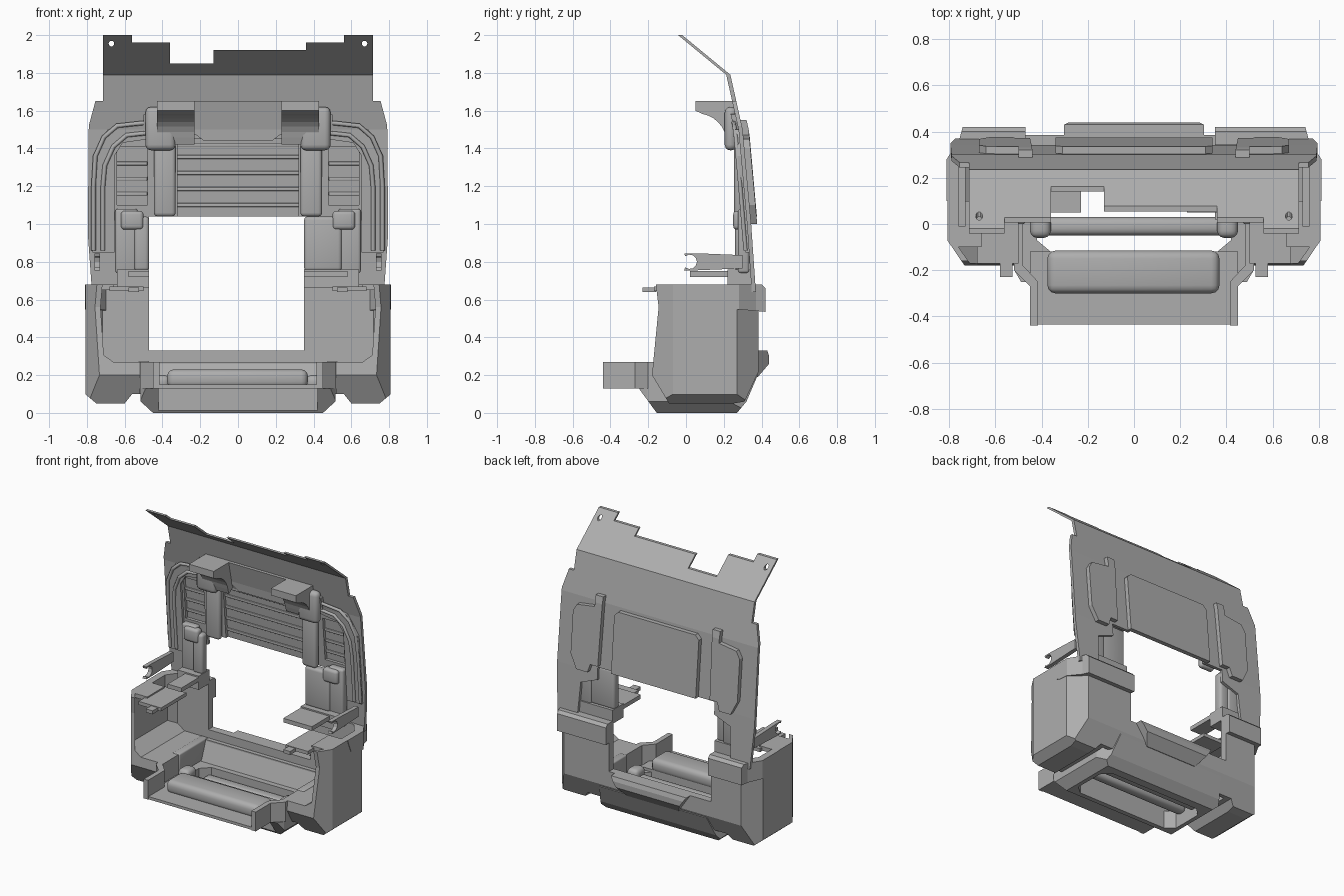
import bpy
import bmesh
from math import cos, sin, radians
from mathutils import Vector

if "Cube" in bpy.data.objects:
    bpy.data.objects.remove(bpy.data.objects["Cube"])

grey = bpy.data.materials.new("mid_grey")
grey.use_nodes = True
grey.diffuse_color = (0.42, 0.42, 0.42, 1)
grey.node_tree.nodes["Principled BSDF"].inputs["Base Color"].default_value = (0.42, 0.42, 0.42, 1)


def prism(name, pts, axis, a, b):
    """Extrude a 2D outline: axis x takes (y, z), y takes (x, z), z takes (x, y)."""
    place = {"x": lambda p, t: (t, p[0], p[1]),
             "y": lambda p, t: (p[0], t, p[1]),
             "z": lambda p, t: (p[0], p[1], t)}[axis]
    bm = bmesh.new()
    face = bm.faces.new([bm.verts.new(place(p, a)) for p in pts])
    ext = bmesh.ops.extrude_face_region(bm, geom=[face])
    shift = Vector(place((0, 0), b - a))
    bmesh.ops.translate(bm, vec=shift, verts=[v for v in ext["geom"] if isinstance(v, bmesh.types.BMVert)])
    bmesh.ops.recalc_face_normals(bm, faces=bm.faces)
    mesh = bpy.data.meshes.new(name)
    bm.to_mesh(mesh)
    bm.free()
    ob = bpy.data.objects.new(name, mesh)
    bpy.context.scene.collection.objects.link(ob)
    mesh.materials.append(grey)
    return ob


def bake(ob):
    """Replace the mesh by its modified version."""
    graph = bpy.context.evaluated_depsgraph_get()
    mesh = bpy.data.meshes.new_from_object(ob.evaluated_get(graph))
    ob.modifiers.clear()
    ob.data = mesh


def combine(ob, tool, operation="DIFFERENCE"):
    mod = ob.modifiers.new("cut", "BOOLEAN")
    mod.operation, mod.object, mod.solver = operation, tool, "EXACT"
    bake(ob)
    bpy.data.objects.remove(tool)
    return ob


def box(name, x0, x1, y0, y1, z0, z1, bevel=0.0):
    ob = prism(name, [(x0, y0), (x1, y0), (x1, y1), (x0, y1)], "z", z0, z1)
    if bevel:
        mod = ob.modifiers.new("round", "BEVEL")
        mod.width, mod.segments = bevel, 3
        bake(ob)
        ob.data.shade_smooth()
        ob.data.set_sharp_from_angle(angle=0.6)
    return ob


def side_box(name, s, x0, x1, *rest):
    return box(name, *sorted((s * x0, s * x1)), *rest)


def flip(pts, s):
    return [(s * x, q) for x, q in pts]


def both(half):
    """Complete a right-hand outline with its mirror image."""
    return half + flip(half[::-1], -1)


def arc(cx, cy, r, start, end, steps):
    angles = [radians(start + (end - start) * i / steps) for i in range(steps + 1)]
    return [(cx + r * cos(t), cy + r * sin(t)) for t in angles]


# Upper shell: bent sheet trimmed by its front outline
back_line = [(-0.02, 2.0), (0.235, 1.79), (0.3, 1.5), (0.345, 1.0), (0.37, 0.64)]


def sheet_y(z):
    for (ya, za), (yb, zb) in zip(back_line, back_line[1:]):
        if z >= zb:
            return ya + (yb - ya) * (za - z) / (za - zb)
    return back_line[-1][0]


def ribbon(name, near, far, outline):
    pts = [(y + far, z) for y, z in back_line] + [(y + near, z) for y, z in back_line[::-1]]
    ob = prism(name, pts, "x", -0.9, 0.9)
    return combine(ob, prism("outline", outline, "y", -1, 1), "INTERSECT")


right_edge = [(0.56, 2.1), (0.715, 2.1), (0.715, 1.65), (0.755, 1.65), (0.79, 1.52), (0.795, 0.95),
              (0.77, 0.6), (0.62, 0.6), (0.6, 0.9), (0.47, 0.95), (0.47, 1.04)]
top_edge = [(-0.56, 1.96), (-0.36, 1.96), (-0.36, 1.85), (-0.13, 1.85), (-0.13, 1.92),
            (0.36, 1.92), (0.36, 1.96), (0.56, 1.96)]
shell = ribbon("upper_shell", -0.022, 0, top_edge + right_edge + flip(right_edge[::-1], -1))
combine(shell, box("recess_cutter", -0.32, 0.32, -1, 1, 1.02, 1.45))
for s in (-1, 1):
    combine(shell, side_box("pocket_cutter", s, 0.48, 0.64, -1, 1, 1.1, 1.41))
    combine(shell, prism("hole_cutter", arc(s * 0.67, 1.955, 0.015, 0, 324, 9), "y", -0.3, 0.2))

# Back plates closing the recesses, and the ribs on their front
ribbon("center_back_panel", 0.002, 0.034, [(-0.34, 1.04), (0.34, 1.04), (0.34, 1.45), (0.31, 1.48), (-0.31, 1.48), (-0.34, 1.45)])
for z in (1.1, 1.185, 1.27, 1.355, 1.42):
    y = sheet_y(z)
    box("panel_rib", -0.33, 0.33, y - 0.008, y + 0.01, z - 0.01, z + 0.01, 0.004)
side_plate = [(0.44, 1.55), (0.5, 1.55), (0.5, 1.47), (0.64, 1.45), (0.67, 1.4), (0.67, 1.1),
              (0.62, 1.0), (0.53, 1.0), (0.51, 1.06), (0.45, 1.06)]
liner = [(0.77, 0.85), (0.77, 1.36), (0.69, 1.5), (0.47, 1.54), (0.47, 1.45), (0.61, 1.43), (0.655, 1.36), (0.655, 0.85)]
for s in (-1, 1):
    ribbon("side_back_plate", 0, 0.032, flip(side_plate, s))
    ribbon("side_liner", -0.04, -0.018, flip(liner, s))
    for z in (1.16, 1.24, 1.32):
        y = sheet_y(z)
        side_box("pocket_rib", s, 0.48, 0.66, y - 0.01, y + 0.005, z - 0.01, z + 0.01, 0.004)
    # Curved mouldings on the liner
    for inset in (0.0, 0.05):
        curve = bpy.data.curves.new("liner_moulding", "CURVE")
        curve.dimensions, curve.bevel_depth, curve.bevel_resolution = "3D", 0.012, 1
        line = curve.splines.new("POLY")
        path = [(0.765, 0.86), (0.765, 1.2), (0.755, 1.36), (0.71, 1.46), (0.64, 1.52), (0.5, 1.535)]
        line.points.add(len(path) - 1)
        for point, (x, z) in zip(line.points, path):
            z -= inset if z > 1.3 else 0
            point.co = (s * (x - inset), sheet_y(z) - 0.04, z, 1)
        ob = bpy.data.objects.new("liner_moulding", curve)
        curve.materials.append(grey)
        bpy.context.scene.collection.objects.link(ob)

ribbon("top_liner", -0.045, -0.015, [(-0.5, 1.47), (-0.22, 1.47), (-0.18, 1.44), (0.18, 1.44), (0.22, 1.47),
                                     (0.5, 1.47), (0.5, 1.58), (0.24, 1.65), (-0.24, 1.65), (-0.5, 1.58)])

# Pillars and curved hooks
hook = [(0.05, 1.6), (0.05, 1.65), (0.25, 1.65), (0.27, 1.45), (0.225, 1.42)] + arc(0.06, 1.43, 0.155, 10, 80, 6)
for s in (-1, 1):
    side_box("pillar", s, 0.33, 0.445, 0.255, 0.3, 1.04, 1.45, 0.02)
    side_box("pillar_head", s, 0.33, 0.49, 0.205, 0.27, 1.39, 1.62, 0.03)
    prism("hook", hook, "x", s * 0.23, s * 0.43)

# Lower body: three silhouettes intersected, then hollowed
side = [(-0.16, 0.68), (0.37, 0.68), (0.385, 0.55), (0.385, 0.22), (0.31, 0.06), (0.25, 0.05),
        (-0.09, 0.05), (-0.18, 0.2), (-0.145, 0.56)]
plan = both([(0.72, -0.2), (0.808, -0.07), (0.808, 0.27), (0.7, 0.4)])
front = both([(0.56, 0.1), (0.6, 0.05), (0.75, 0.05), (0.81, 0.1), (0.81, 0.7)])
body = prism("lower_body", side, "x", -0.9, 0.9)
combine(body, prism("plan", plan, "z", -1, 1), "INTERSECT")
combine(body, prism("front", front, "y", -1, 1), "INTERSECT")
hollow = prism("hollow", both([(0.66, 0.27), (0.76, 0.34), (0.76, 1)]), "y", -1, 0.33)
combine(hollow, prism("corner", both([(0.62, -0.3), (0.78, -0.07), (0.78, 0.25), (0.71, 0.34)]), "z", -1, 2), "INTERSECT")
combine(body, hollow)
combine(body, box("tub_cutter", -0.52, 0.52, -1, 0.3, -1, 0.9))
combine(body, box("window_cutter", -0.47, 0.35, -1, 1, 0.33, 1.04))

# Collars around the back corners, with a sloping front end
collar_side = [(0.1, 0.68), (0.4, 0.68), (0.42, 0.66), (0.42, 0.535), (0.2, 0.555), (0.14, 0.585)]
for s, end in ((1, 0.35), (-1, 0.47)):
    ring = [(0.811, 0.09), (0.811, 0.28), (0.755, 0.37), (0.74, 0.425), (end, 0.425), (end, 0.33), (0.7, 0.33), (0.76, 0.25), (0.76, 0.09)]
    collar = prism("back_collar", flip(ring, s), "z", 0.5, 0.7)
    combine(collar, prism("collar_side", collar_side, "x", -1, 1), "INTERSECT")

# Rear step, narrowing downwards
step = prism("rear_step", [(0.36, 0.33), (0.43, 0.33), (0.44, 0.3), (0.44, 0.26), (0.38, 0.19), (0.36, 0.19)], "x", -0.4, 0.4)
combine(step, prism("taper", both([(0.2, 0.18), (0.31, 0.34)]), "y", 0, 1), "INTERSECT")

# Tub base with a recessed front and an open floor
base = prism("tub_base", [(-0.25, 0.13), (-0.155, 0), (0.27, 0), (0.32, 0.06), (0.38, 0.2), (0.3, 0.26), (0.25, 0.13)], "x", -0.6, 0.6)
combine(base, prism("width", both([(0.45, 0), (0.515, 0.06), (0.515, 0.3)]), "y", -1, 1), "INTERSECT")
combine(base, prism("taper", both([(0.46, -0.3), (0.53, -0.18), (0.53, 0.2), (0.42, 0.4)]), "z", -1, 1), "INTERSECT")
combine(base, box("front_cutter", -0.42, 0.42, -1, -0.165, -1, 1))
combine(base, prism("floor_hole", both([(0.36, -0.12), (0.42, -0.07), (0.42, 0.15), (0.36, 0.21)]), "z", -1, 1))
box("floor_bar", -0.43, 0.43, -0.05, 0.03, 0.08, 0.15, 0.03)
box("floor_rear_bar", -0.38, 0.38, 0.14, 0.21, 0.02, 0.08, 0.015)

# Front tray with cheeks and rounded step
box("front_tray", -0.45, 0.45, -0.435, -0.12, 0.13, 0.15)
box("rounded_step", -0.375, 0.37, -0.3, -0.115, 0.13, 0.23, 0.035)
cheek = [(0.45, -0.44), (0.45, -0.27), (0.52, -0.2), (0.52, 0.06), (0.48, 0.06), (0.48, -0.18), (0.415, -0.25), (0.415, -0.44)]
for s in (-1, 1):
    prism("tray_cheek", flip(cheek, s), "z", 0.13, 0.27)
    side_box("tub_side_wall", s, 0.47, 0.53, 0, 0.33, 0.13, 0.275, 0.01)
    side_box("floor_roller", s, 0.36, 0.45, -0.06, 0.05, 0.12, 0.2, 0.03)

# Shelves, brackets and clip levers above the body
clip = [(0.3, 0.765), (0.3, 0.835), (0.06, 0.845), (-0.01, 0.845)] + arc(0.02, 0.8, 0.038, 130, -130, 8) + [(-0.01, 0.755), (0.06, 0.755)]
for s, inner in ((1, 0.35), (-1, 0.47)):
    side_box("shelf", s, inner, 0.58, 0.02, 0.3, 0.72, 0.75)
    side_box("shelf_back", s, inner, 0.64, 0.22, 0.345, 0.66, 0.76)
    side_box("inner_bracket", s, inner, 0.55, 0.26, 0.325, 0.75, 1.04, 0.02)
    side_box("side_bracket", s, 0.53, 0.65, 0.275, 0.335, 0.74, 1.08, 0.015)
    side_box("bracket_knob", s, 0.5, 0.62, 0.25, 0.31, 0.97, 1.07, 0.02)
    side_box("rim_plate", s, 0.5, 0.68, -0.17, 0.12, 0.645, 0.67)
    side_box("rim_tooth", s, 0.525, 0.58, -0.23, -0.16, 0.64, 0.665)
    side_box("rim_cover", s, 0.66, 0.77, -0.1, 0.1, 0.65, 0.68)
    prism("clip_lever", clip, "x", s * 0.73, s * 0.76)
